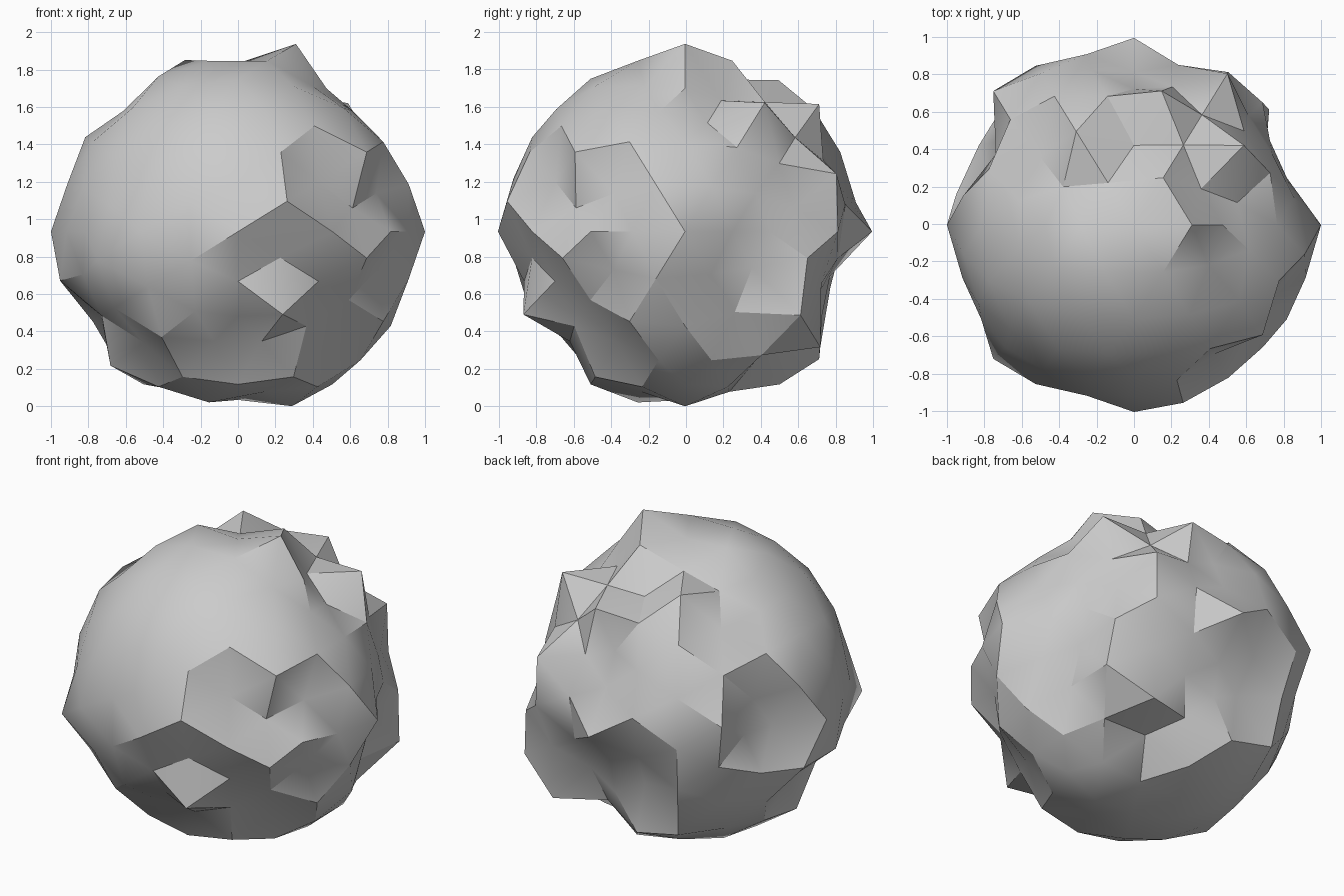
import bpy, bmesh
from math import radians, sin, cos
from mathutils import Vector, Matrix

if "Cube" in bpy.data.objects:
    bpy.data.objects.remove(bpy.data.objects["Cube"])

# Faceted boulder: a 320-face icosphere whose corners are pushed in or out.
BASE = 0.96
CENTRE = Vector((0, -0.005, 0.94))


def direction(lon, lat):
    a, b = radians(lon), radians(lat)
    return Vector((cos(a) * cos(b), sin(a) * cos(b), sin(b)))


bm = bmesh.new()
bmesh.ops.create_icosphere(bm, subdivisions=3, radius=1.0)
# turn the sphere so an edge of the base icosahedron lies along x at the top
bmesh.ops.rotate(bm, verts=bm.verts, cent=(0, 0, 0),
                 matrix=Matrix.Rotation(radians(-31.717), 3, 'Y'))
rays = [v.co.normalized() for v in bm.verts]
radius = [BASE] * len(rays)


def push(r, rings):
    """Set the radius of the corners nearest the given {latitude: longitudes}."""
    for lat, lons in rings.items():
        for lon in lons:
            d = direction(lon, lat)
            i = max(range(len(rays)), key=lambda k: rays[k].dot(d))
            radius[i] = r


# deep pits
push(0.81, {57: [90, 31], 43: [13], 0: [164], -16: [90, 27],
            -25: [73, 107], -57: [58]})
# hollows on the upper half
push(0.855, {73: [122], 57: [58, 149], 43: [144], 33: [58, 90], 25: [40, 73],
             16: [27, 153, -27, -58, 90], 9: [45, -45], 0: [32, 16, 148]})
# hollows on the lower half
push(0.86, {-9: [-74, 74, 106], -16: [-58, 10, -27], -25: [-40],
            -33: [-58, 180, 90, 21, -90], -43: [-36, 77, -144, -77, -103]})
# shallow flats
push(0.9, {90: [0], 57: [-31, 0, 180], 43: [-13, 167, -167], 33: [0, 21],
           16: [10], 9: [74], -16: [58, -90], -33: [-159],
           -73: [180, 58, -58, 122], -90: [0]})
# ridges
push(1.0, {57: [122], 43: [36, 77], 33: [122], 25: [-40], 16: [58, 122],
           9: [-74], 0: [90, 0, 180, -90, 122, -122], -16: [170, -170],
           -25: [-73], -43: [103, -167]})
# sharp peaks
push(1.05, {73: [0], 9: [135], -9: [-135], -25: [40], -33: [58, 122]})
# foot
push(0.977, {-73: [0]})

for v, ray, r in zip(bm.verts, rays, radius):
    v.co = CENTRE + ray * r
lowest = min(v.co.z for v in bm.verts)
bmesh.ops.translate(bm, verts=bm.verts, vec=(0, 0, -lowest))

mesh = bpy.data.meshes.new("boulder")
bm.to_mesh(mesh)
bm.free()
boulder = bpy.data.objects.new("boulder", mesh)
bpy.context.collection.objects.link(boulder)
bpy.context.view_layer.objects.active = boulder
boulder.select_set(True)
bpy.ops.object.shade_smooth_by_angle(angle=radians(30))
